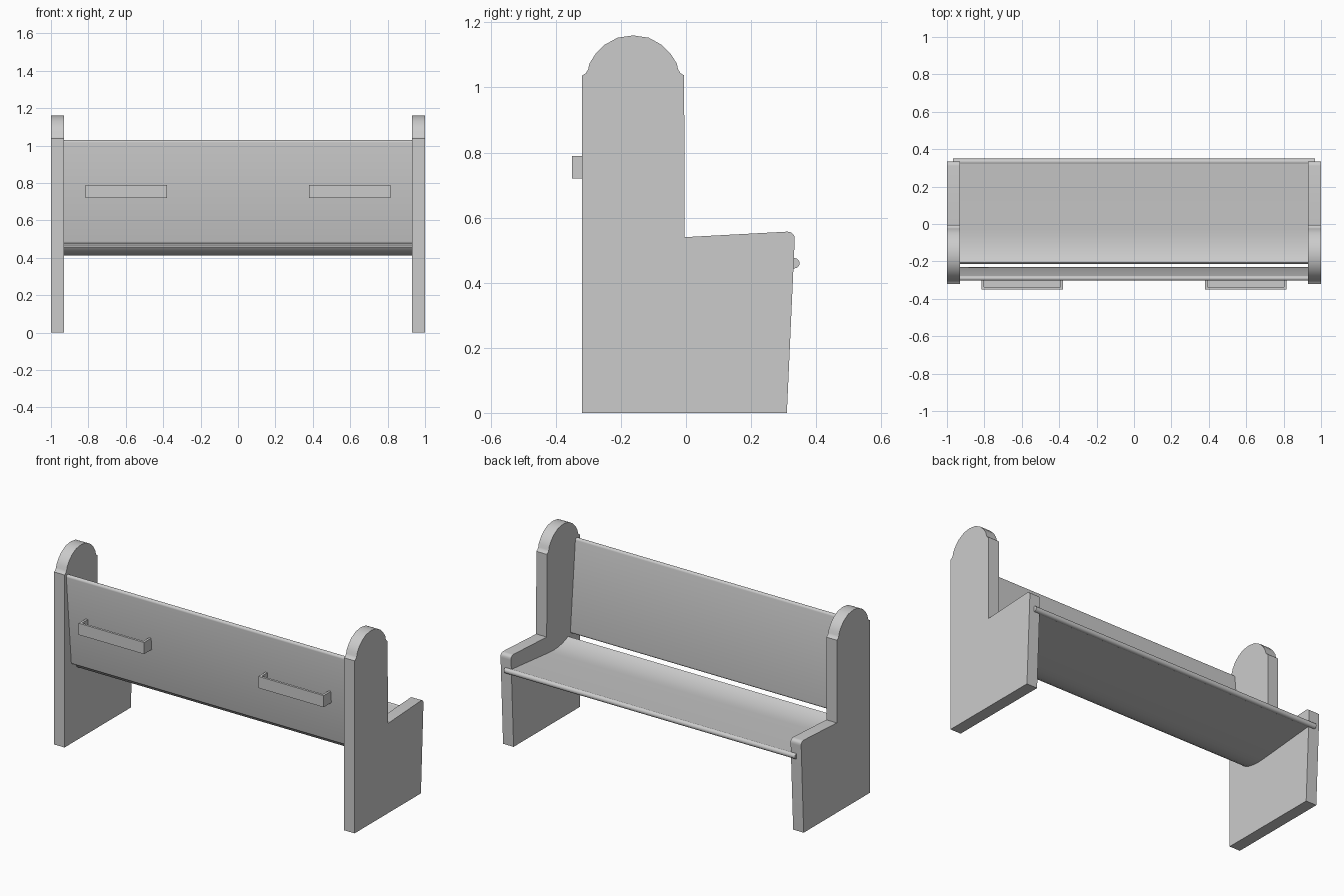
import bpy, bmesh, math

if "Cube" in bpy.data.objects:
    bpy.data.objects.remove(bpy.data.objects["Cube"])


def extrude_profile(name, pts, x0, x1):
    """Solid made by sweeping a closed (y, z) outline along x."""
    bm = bmesh.new()
    face = bm.faces.new([bm.verts.new((x0, y, z)) for y, z in pts])
    res = bmesh.ops.extrude_face_region(bm, geom=[face])
    verts = [g for g in res["geom"] if isinstance(g, bmesh.types.BMVert)]
    bmesh.ops.translate(bm, verts=verts, vec=(x1 - x0, 0, 0))
    bmesh.ops.recalc_face_normals(bm, faces=bm.faces)
    mesh = bpy.data.meshes.new(name)
    bm.to_mesh(mesh)
    bm.free()
    obj = bpy.data.objects.new(name, mesh)
    bpy.context.collection.objects.link(obj)
    bpy.ops.object.select_all(action="DESELECT")
    obj.select_set(True)
    bpy.context.view_layer.objects.active = obj
    bpy.ops.object.shade_smooth_by_angle(angle=math.radians(32))
    return obj


def arc(cy, cz, r, a0, a1, n):
    return [(cy + r * math.cos(math.radians(a0 + (a1 - a0) * i / n)),
             cz + r * math.sin(math.radians(a0 + (a1 - a0) * i / n))) for i in range(n + 1)]


# End panels: arched back post with a stepped shoulder and a low arm
mid = -0.1625
shoulder = [(0.157, 1.037), (0.145, 1.044), (0.138, 1.057), (0.134, 1.074),
            (0.115, 1.104), (0.088, 1.131), (0.048, 1.153)]
arch = [(mid + d, z) for d, z in shoulder] + [(mid, 1.16)]
arch += [(mid - d, z) for d, z in reversed(shoulder)]
panel = [(-0.32, 0), (0.31, 0), (0.334, 0.53)]
panel += arc(0.312, 0.534, 0.023, 20, 90, 4) + [(-0.005, 0.54)] + arch
for side, x in (("left", -1.0), ("right", 0.93)):
    extrude_profile(side + "_end_panel", panel, x, x + 0.07)

# Seat: gently sloped board curling up at the rear
top = [(0.335, 0.474), (-0.03, 0.438), (-0.07, 0.436), (-0.11, 0.438),
       (-0.15, 0.445), (-0.185, 0.456), (-0.207, 0.467)]
bottom = [(-0.215, 0.458), (-0.2, 0.438), (-0.17, 0.423), (-0.13, 0.414),
          (-0.09, 0.411), (-0.04, 0.413), (0.335, 0.448)]
extrude_profile("seat", top + bottom, -0.932, 0.932)

# Rounded nosing along the seat front
extrude_profile("seat_front_roll", arc(0.333, 0.46, 0.016, 0, 337.5, 15), -0.968, 0.968)

# Backrest: leaning board with rounded top and bottom edges
lean = 5
back = arc(-0.29, 1.017, 0.013, lean, 180 + lean, 8)
back += arc(-0.243, 0.488, 0.013, 180 + lean, 360 + lean, 8)
extrude_profile("backrest", back, -0.932, 0.932)

# Book racks on the rear of the backrest: shallow open-topped trays
t = 0.014
for side, x0, x1 in (("left", -0.815, -0.38), ("right", 0.38, 0.815)):
    tray = [(-0.35, 0.72), (-0.275, 0.72), (-0.275, 0.72 + t),
            (-0.35 + t, 0.72 + t), (-0.35 + t, 0.79), (-0.35, 0.79)]
    end = [(-0.35, 0.72), (-0.275, 0.72), (-0.275, 0.79), (-0.35, 0.79)]
    extrude_profile(side + "_rack_tray", tray, x0 + t, x1 - t)
    extrude_profile(side + "_rack_outer_end", end, x0, x0 + t)
    extrude_profile(side + "_rack_inner_end", end, x1 - t, x1)
